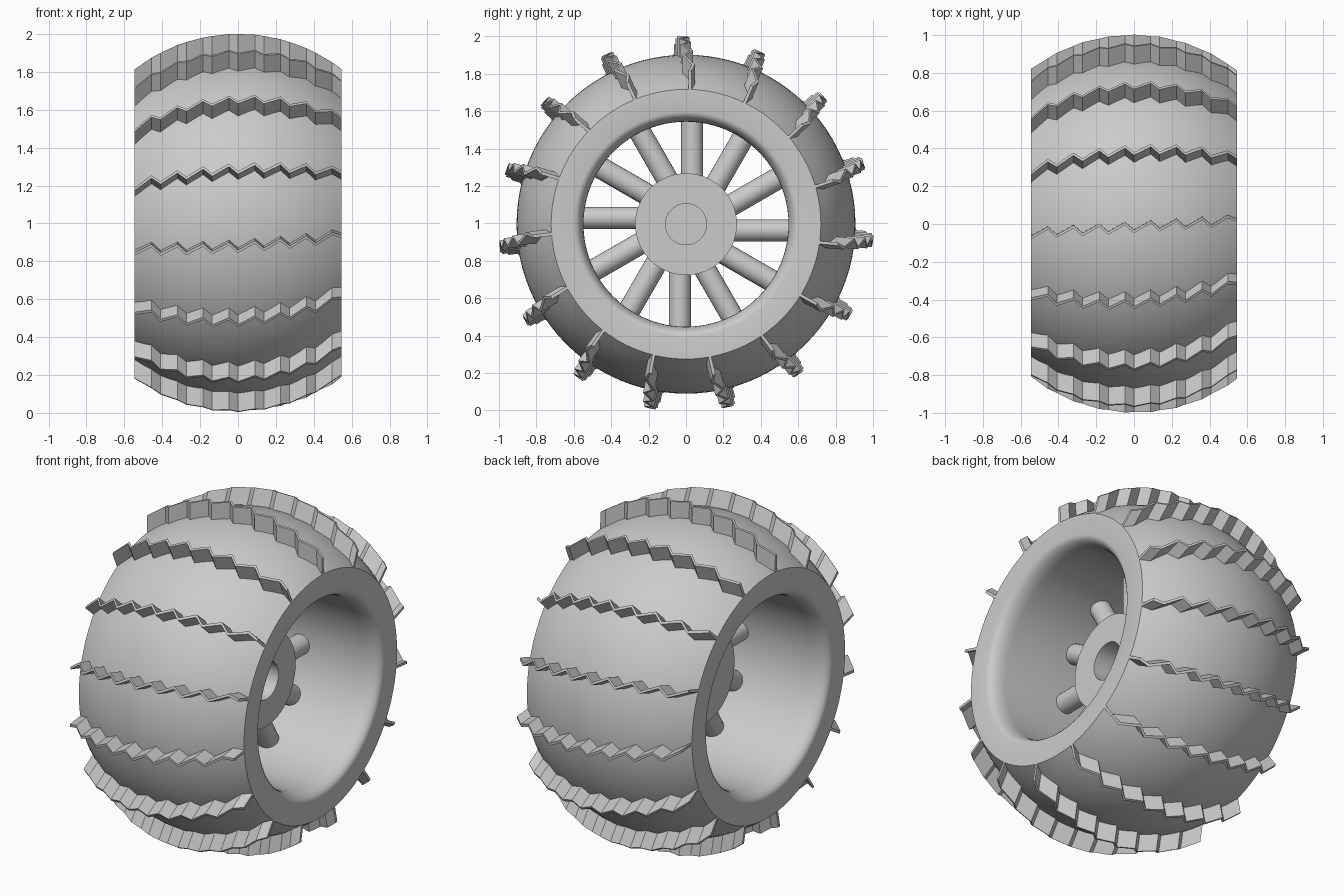
import bpy, bmesh, math
from mathutils import Vector, Matrix

if "Cube" in bpy.data.objects:
    bpy.data.objects.remove(bpy.data.objects["Cube"])

CZ = 0.996          # axle height
HALF = 0.545        # half width of the wheel
ARC = 0.895         # radius of the crowned cross-section

grey = bpy.data.materials.new("grey")
grey.diffuse_color = (0.6, 0.6, 0.6, 1)
grey.use_nodes = True
grey.node_tree.nodes["Principled BSDF"].inputs["Base Color"].default_value = grey.diffuse_color


def finish(name, bm, smooth=True):
    bmesh.ops.remove_doubles(bm, verts=bm.verts, dist=1e-5)
    bmesh.ops.recalc_face_normals(bm, faces=bm.faces)
    mesh = bpy.data.meshes.new(name)
    bm.to_mesh(mesh)
    bm.free()
    mesh.materials.append(grey)
    ob = bpy.data.objects.new(name, mesh)
    ob.location.z = CZ
    bpy.context.collection.objects.link(ob)
    if smooth:
        bpy.ops.object.select_all(action='DESELECT')
        ob.select_set(True)
        bpy.context.view_layer.objects.active = ob
        bpy.ops.object.shade_smooth_by_angle(angle=math.radians(30))
    return ob


def lathe(name, profile, segments, closed):
    """Spin (x, radius) points around the x axis."""
    bm = bmesh.new()
    rings = []
    for i in range(segments):
        a = 2 * math.pi * i / segments
        rings.append([bm.verts.new((x, r * math.sin(a), r * math.cos(a))) for x, r in profile])
    n = len(profile)
    for i in range(segments):
        p, q = rings[i], rings[(i + 1) % segments]
        for j in range(n if closed else n - 1):
            k = (j + 1) % n
            bm.faces.new((p[j], p[k], q[k], q[j]))
    bmesh.ops.dissolve_degenerate(bm, dist=1e-6, edges=bm.edges)
    return finish(name, bm)


def crown(x, top):
    return top - ARC + math.sqrt(ARC * ARC - x * x)


# Tyre: crowned outside, flat side walls, rounded lips and a straight bore
outer = [(-HALF + 2 * HALF * i / 24, crown(-HALF + 2 * HALF * i / 24, 0.906)) for i in range(25)]
lip = [(HALF - 0.10 * (1 - math.cos(t)), 0.60 - 0.052 * math.sin(t))
       for t in (math.pi / 2 * i / 6 for i in range(7))]
lathe("tyre", outer + lip + [(-x, r) for x, r in reversed(lip)], 96, True)

# Hub: solid drum with a round recess on one side
lathe("hub", [(-0.13, 0), (-0.13, 0.272), (0.19, 0.272), (0.19, 0.11), (0.04, 0.11), (0.04, 0)], 64, False)

# Spokes: twelve round rods, each set slightly beside the radial line
bm = bmesh.new()
for i in range(12):
    a = math.radians(30 * i)
    u = Vector((0, math.cos(a), math.sin(a)))
    t = Vector((0, math.sin(a), -math.cos(a)))
    place = Matrix.Translation(u * 0.41 + t * 0.033 + Vector((0.03, 0, 0))) @ u.to_track_quat('Z', 'Y').to_matrix().to_4x4()
    bmesh.ops.create_cone(bm, cap_ends=True, segments=24, radius1=0.059, radius2=0.059, depth=0.34, matrix=place)
finish("spokes", bm)

# Treads: fifteen thin zigzag fins across the tyre
TEETH = 8
zigzag = []
for i in range(TEETH):
    x0 = -HALF + 2 * HALF * i / TEETH
    zigzag += [(x0, -0.022), (x0 + 0.65 * 2 * HALF / TEETH, 0.022)]
zigzag.append((HALF, 0.0))

bm = bmesh.new()
for i in range(15):
    turn = Matrix.Rotation(math.radians(1 - 24 * i), 3, 'X')
    sections = []
    for x, d in zigzag:
        y = d + 0.035 * x / HALF
        lo, hi = crown(x, 0.906) - 0.03, crown(x, 1.004)
        corners = ((y - 0.008, lo), (y + 0.008, lo), (y + 0.008, hi), (y - 0.008, hi))
        sections.append([bm.verts.new(turn @ Vector((x, cy, cz))) for cy, cz in corners])
    for p, q in zip(sections, sections[1:]):
        for j in range(4):
            k = (j + 1) % 4
            bm.faces.new((p[j], p[k], q[k], q[j]))
    bm.faces.new(sections[0])
    bm.faces.new(sections[-1])
finish("treads", bm, smooth=False)
